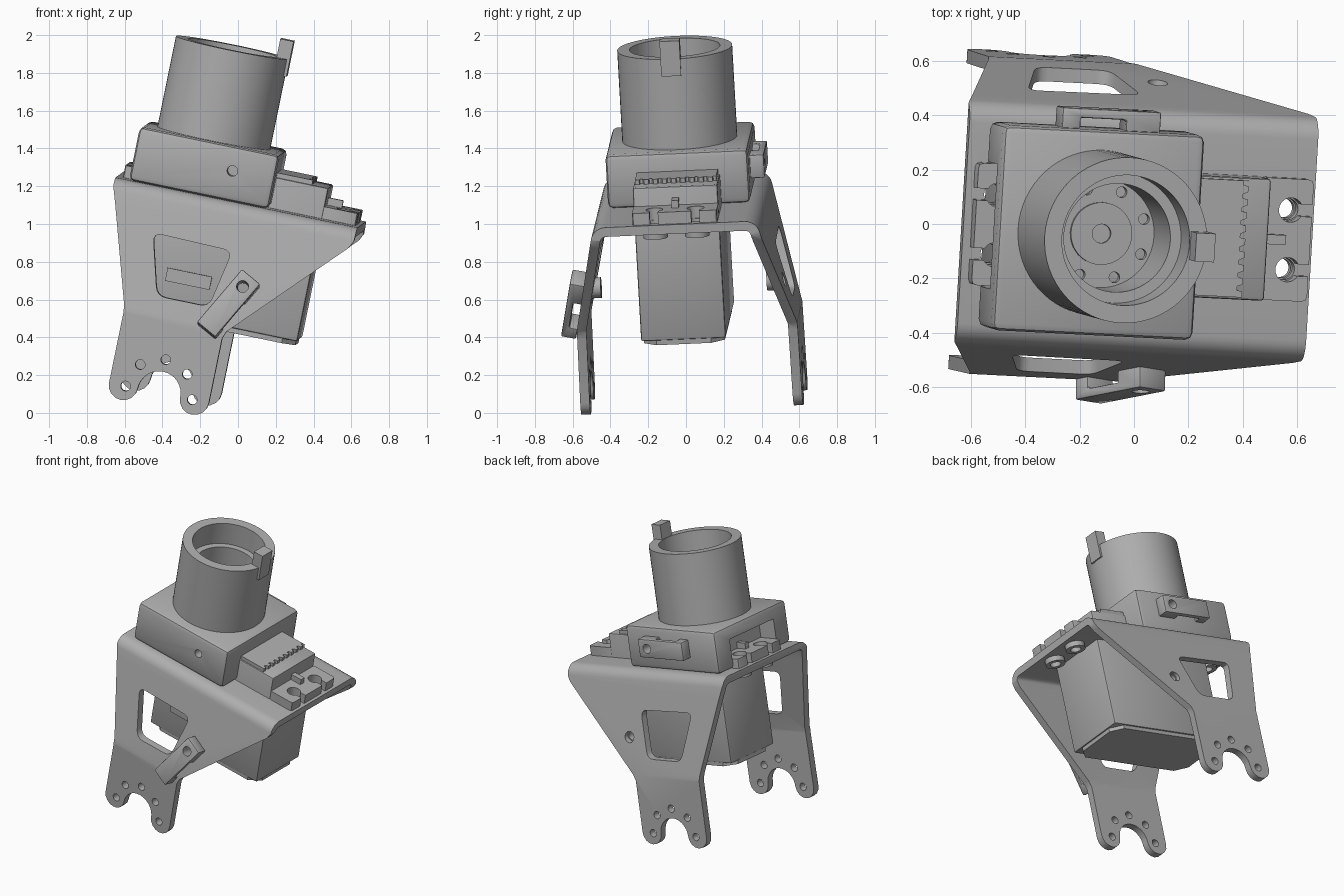
import bpy, bmesh, math
from mathutils import Vector, Matrix

if "Cube" in bpy.data.objects:
    bpy.data.objects.remove(bpy.data.objects["Cube"])

grey = bpy.data.materials.new("plain grey")
grey.use_nodes = True
COLOR = (0.42, 0.42, 0.42, 1)
grey.diffuse_color = COLOR
grey.node_tree.nodes["Principled BSDF"].inputs["Base Color"].default_value = COLOR

# The whole assembly leans: its own axes, with the origin at the tube base
W = Vector((0.2, -0.055, 0.978)).normalized()
V = Vector((0.06, 0.997, 0.045))
V = (V - W * V.dot(W)).normalized()
U = V.cross(W)


def frame(x, y, z, origin):
    m = Matrix((x, y, z)).transposed().to_4x4()
    m.translation = origin
    return m


LEAN = frame(U, V, W, Vector((-0.128, -0.033, 1.455)))
parts = []


def arc(cx, cy, r, start, end, n=8):
    angles = [math.radians(start + (end - start) * i / n) for i in range(n + 1)]
    return [(cx + r * math.cos(a), cy + r * math.sin(a)) for a in angles]


def circle(cx, cy, r, n=24):
    return arc(cx, cy, r, 0, 360, n)[:-1]


def rect(x0, x1, y0, y1):
    return [(x0, y0), (x1, y0), (x1, y1), (x0, y1)]


def rounded(pts, r, n=4):
    """Round every corner of a polygon with a short curve."""
    out = []
    for i, p in enumerate(pts):
        p, a, b = Vector(p), Vector(pts[i - 1]), Vector(pts[(i + 1) % len(pts)])
        s, e = p + (a - p).normalized() * r, p + (b - p).normalized() * r
        for k in range(n + 1):
            t = k / n
            out.append(tuple(s * (1 - t) ** 2 + p * 2 * t * (1 - t) + e * t * t))
    return out


def prism(name, pts, axis, a, b, keep=True):
    """Extrude a polygon along axis 0, 1 or 2 from a to b."""
    bm = bmesh.new()

    def ring(h):
        coords = []
        for p in pts:
            c = list(p)
            c.insert(axis, h)
            coords.append(bm.verts.new(c))
        return coords
    lo, hi = ring(a), ring(b)
    bm.faces.new(lo)
    bm.faces.new(hi)
    for i in range(len(pts)):
        j = (i + 1) % len(pts)
        bm.faces.new((lo[i], lo[j], hi[j], hi[i]))
    bmesh.ops.recalc_face_normals(bm, faces=bm.faces)
    mesh = bpy.data.meshes.new(name)
    bm.to_mesh(mesh)
    bm.free()
    ob = bpy.data.objects.new(name, mesh)
    bpy.context.collection.objects.link(ob)
    if keep:
        mesh.materials.append(grey)
        parts.append(ob)
    return ob


def bake(ob):
    deps = bpy.context.evaluated_depsgraph_get()
    mesh = bpy.data.meshes.new_from_object(ob.evaluated_get(deps))
    ob.modifiers.clear()
    ob.data = mesh


def cut(ob, pts, axis, a, b, op="DIFFERENCE"):
    tool = prism("cutter", pts, axis, a, b, keep=False)
    tool.hide_render = True
    mod = ob.modifiers.new("cut", "BOOLEAN")
    mod.operation, mod.solver, mod.object = op, "EXACT", tool
    bake(ob)
    bpy.data.objects.remove(tool)


def bevel(ob, width, segments=2):
    mod = ob.modifiers.new("bevel", "BEVEL")
    mod.width, mod.segments, mod.limit_method = width, segments, "ANGLE"
    bake(ob)


# Folded bracket: U-shaped section, trimmed to the side outline
TOP, MID = -0.29, 0.015
outer = arc(0.37, -0.37, 0.08, 90, 12, 6) + [(0.585, -0.96), (0.59, -1.5)]
inner = arc(0.37, -0.37, 0.03, 90, 12, 6) + [(0.535, -0.965), (0.54, -1.5)]
half = outer[::-1]
section = half + [(-v, w) for v, w in outer] + [(-v, w) for v, w in inner[::-1]] + inner
bracket = prism("folded_bracket", section, 0, -0.6, 1.0)
LUG, REACH, PIVOT = 0.0775, 0.1925, -1.35
outline = [(-0.45, -0.2), (0.86, -0.2), (0.86, -0.36), (0.84, -0.4), (0.30, -0.96), (0.285, -1.0)]
outline += arc(MID + REACH, PIVOT, LUG, 0, -180)
outline += arc(MID, PIVOT, REACH - LUG, 0, 180, 16)[1:-1]
outline += arc(MID - REACH, PIVOT, LUG, 0, -180)
outline += [(-0.255, -0.97), (-0.26, -0.93), (-0.42, -0.42), (-0.45, -0.33)]
cut(bracket, outline, 1, -1, 1, "INTERSECT")
window = [(-0.19, -0.53), (0.24, -0.54), (0.18, -0.85), (-0.10, -0.85)]
cut(bracket, rounded(window, 0.05), 1, -1, 1)
for i in range(5):
    a = math.radians(45 * i)
    cut(bracket, circle(MID + 0.18 * math.cos(a), PIVOT + 0.18 * math.sin(a), 0.026, 16), 1, -1, 1)
cut(bracket, circle(0.335, -0.72, 0.037), 1, -1, 1)

# Motor mounting positions: two at each end, mirrored about the motor centre
CENTRE = 0.21
mounts = [(CENTRE + s * 0.55, v, s) for s in (-1, 1) for v in (-0.11, 0.11)]
for u, v, s in mounts:
    cut(bracket, circle(u, v, 0.04), 2, -0.4, -0.2)
    nut = prism("mounting_nut", circle(u, v, 0.065), 2, -0.375, -0.335)
    cut(nut, circle(u, v, 0.035), 2, -0.5, -0.2)

# Square housing with an opening at the rear of the motor
housing = prism("square_housing", rect(-0.378, 0.378, -0.378, 0.378), 2, TOP, 0)
bevel(housing, 0.028)
cut(housing, rect(-0.23, 0.23, -0.4, -0.09), 0, -0.5, -0.25)
cut(housing, circle(0.15, -0.13, 0.028), 1, -0.5, -0.3)

# Round tube: stepped bore with a floor
tube = prism("round_tube", circle(0, 0, 0.305, 64), 2, -0.02, 0.49)
cut(tube, circle(0, 0, 0.2, 64), 2, 0.03, 0.7)
cut(tube, circle(0, 0, 0.24, 64), 2, 0.33, 0.7)
for i in range(8):
    a = math.radians(21 + 45 * i)
    cut(tube, circle(0.17 * math.cos(a), 0.17 * math.sin(a), 0.02, 16), 2, 0.0, 0.1)
hub = prism("hub_disc", circle(0, 0, 0.115, 40), 2, 0.02, 0.045)
cut(hub, circle(0, 0, 0.035), 2, 0.025, 0.1)
prism("locating_key", rect(0.243, 0.315, -0.06, 0.045), 2, 0.40, 0.59)

# Motor: body, bottom cap, top step and toothed cover
body = prism("motor_body", rect(CENTRE - 0.45, CENTRE + 0.45, -0.225, 0.225), 2, -0.955, -0.125)
bevel(body, 0.012)
cap = rect(CENTRE - 0.44, CENTRE + 0.44, -0.215, 0.215)
prism("motor_bottom_cap", rounded(cap, 0.07, 1), 2, -0.98, -0.95)
cover = [(0.3, 0.215), (0.3, -0.215)]
for i in range(9):
    v = -0.215 + i * 0.0485
    cover += [(0.57, v), (0.57, v + 0.022), (0.55, v + 0.026), (0.55, v + 0.04)]
prism("toothed_cover", cover + [(0.57, 0.215)], 2, -0.13, -0.1)
prism("cable_exit", rect(-0.09, 0.15, -0.78, -0.71), 1, -0.24, -0.22)

# Mounting ears with keyhole slots
for s, name in ((1, "front_ear"), (-1, "rear_ear")):
    u0, u1 = sorted((CENTRE + s * 0.44, CENTRE + s * 0.63))
    ear = prism(name, rounded(rect(u0, u1, -0.225, 0.225), 0.02, 2), 2, TOP, -0.225)
    for u, v, side in mounts:
        if side == s:
            cut(ear, circle(u, v, 0.045), 2, -0.4, -0.1)
            a, b = sorted((u, u + s * 0.2))
            cut(ear, rect(a, b, v - 0.022, v + 0.022), 2, -0.4, -0.1)
    a, b = sorted((CENTRE + s * 0.44, CENTRE + s * 0.53))
    prism(name + "_rib", rect(a, b, -0.018, 0.018), 2, -0.23, -0.185)


# Stand-off clips: a bar on two feet with a bolt hole at one end
def clip(name, matrix):
    side = [(-0.185, 0), (-0.185, 0.08), (0.185, 0.08), (0.185, 0),
            (0.055, 0), (0.055, 0.045), (-0.115, 0.045), (-0.115, 0)]
    ob = prism(name, side, 1, -0.063, 0.063)
    bevel(ob, 0.008)
    cut(ob, circle(0.115, 0, 0.032), 2, -0.01, 0.2)
    ob.data.transform(matrix)


AXIS_U, AXIS_V, AXIS_W = Matrix.Identity(3)
clip("housing_clip", frame(AXIS_U, -AXIS_W, AXIS_V, Vector((0.035, 0.372, -0.127))))
normal = Vector((0, -0.975, 0.223)).normalized()
along = Vector((0.47, 0.197, 0.86)).normalized()
clip("bracket_clip", frame(along, normal.cross(along), normal, Vector((0.283, -0.552, -0.823))))

# Nuts on the inner sides of the bracket legs
for s in (-1, 1):
    nut = prism("leg_nut", circle(0.335, -0.72, 0.055), 1, s * 0.44, s * 0.50)
    cut(nut, circle(0.335, -0.72, 0.03), 1, -1, 1)

# Lean everything and smooth the curved surfaces
bpy.ops.object.select_all(action="DESELECT")
for ob in parts:
    ob.data.transform(LEAN)
    ob.select_set(True)
bpy.context.view_layer.objects.active = bracket
bpy.ops.object.shade_smooth_by_angle(angle=math.radians(30))
